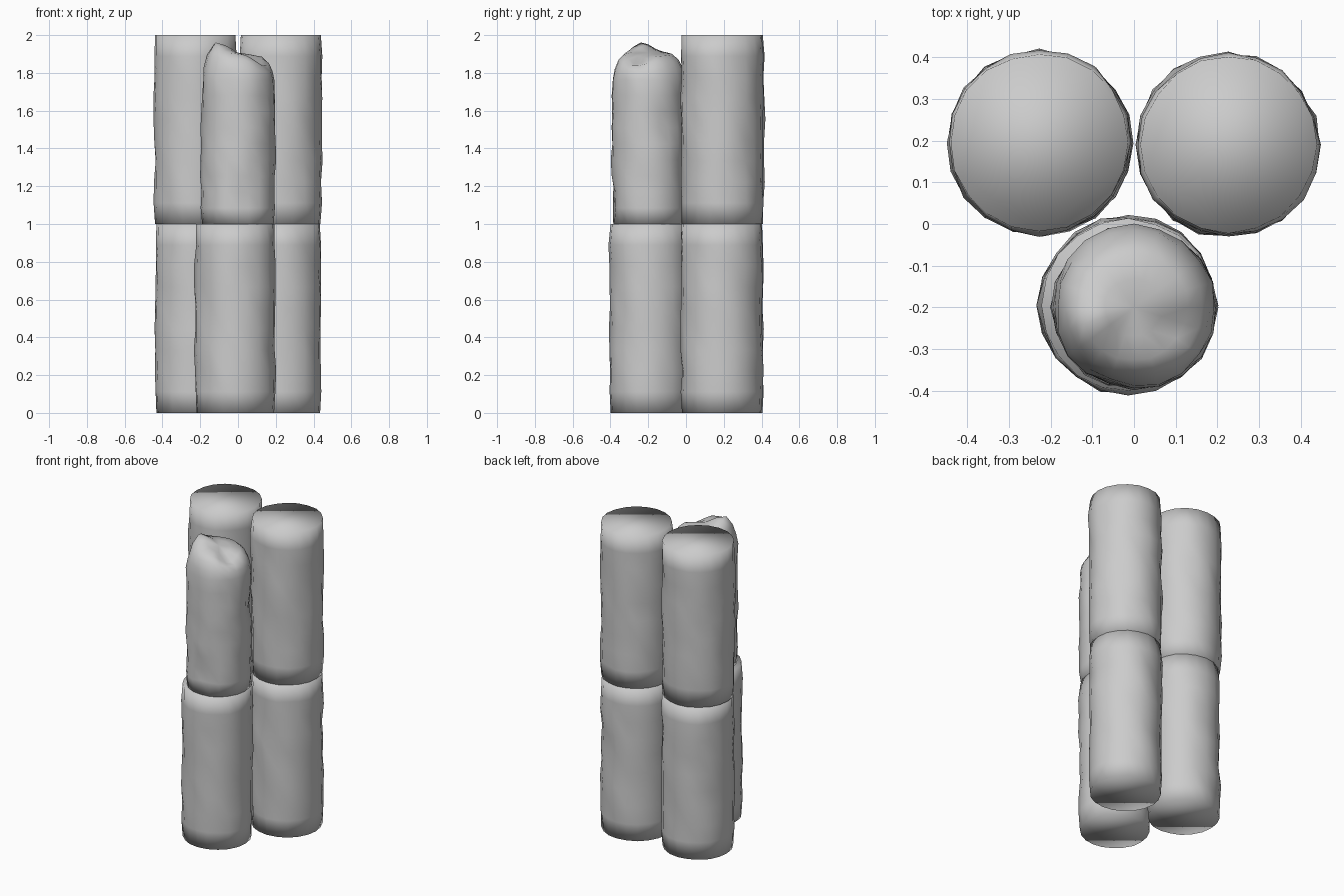
import bpy, bmesh, math
from mathutils import Vector, noise

if "Cube" in bpy.data.objects:
    bpy.data.objects.remove(bpy.data.objects["Cube"])

SIDES = 20
BODY = 9


def rough(x, y, z):
    # small hewn dents in the surface
    p = Vector((x * 9, y * 9, z * 7))
    return 0.011 * noise.noise(p) + 0.005 * noise.noise(p * 2.3)


def broken_top(x, y):
    # height of the broken end, in coordinates local to the column axis
    peak = 0.055 * math.exp(-((x + 0.11) ** 2 + (y + 0.03) ** 2) / 0.004)
    chip = 0.05 * math.exp(-((x - 0.11) ** 2 + (y + 0.06) ** 2) / 0.003)
    return 1.905 - 0.1 * x + peak - chip


def drum(name, cx, cy, r, z0, z1, broken=False, dents=()):
    bm = bmesh.new()
    rows = []
    body_top = 1.765 if broken else z1

    def ring(radius, height, amount):
        row = []
        for i in range(SIDES):
            a = 2 * math.pi * i / SIDES
            z = height(radius * math.cos(a), radius * math.sin(a))
            n = rough(cx + r * math.cos(a), cy + r * math.sin(a), z) * amount
            for da, dz, depth in dents:
                d = math.atan2(math.sin(a - da), math.cos(a - da))
                n -= depth * math.exp(-(d / 0.3) ** 2 - ((z - dz) / 0.07) ** 2)
            rr = radius + n
            row.append(bm.verts.new((cx + rr * math.cos(a), cy + rr * math.sin(a), z)))
        rows.append(row)

    # side wall, slightly drawn in at the two ends
    for k in range(BODY + 1):
        z = z0 + (body_top - z0) * k / BODY
        end = k == 0 or (k == BODY and not broken)
        ring(r * (0.975 if end else 1.0), lambda x, y, z=z: z, 0.5 if end else 1.0)

    # rounded broken crown
    if broken:
        for f, t in ((0.95, 0.35), (0.84, 0.72), (0.66, 0.96), (0.36, 1.0)):
            ring(r * f, lambda x, y, t=t: 1.77 + (broken_top(x, y) - 1.77) * t, 0.7)

    for lo, hi in zip(rows, rows[1:]):
        for i in range(SIDES):
            j = (i + 1) % SIDES
            bm.faces.new((lo[i], lo[j], hi[i]))
            bm.faces.new((lo[j], hi[j], hi[i]))
    bm.faces.new(rows[0][::-1])
    if broken:
        c = bm.verts.new((cx, cy, broken_top(0, 0)))
        for i in range(SIDES):
            bm.faces.new((rows[-1][i], rows[-1][(i + 1) % SIDES], c))
    else:
        bm.faces.new(rows[-1])

    mesh = bpy.data.meshes.new(name)
    bm.to_mesh(mesh)
    bm.free()
    for p in mesh.polygons:
        p.use_smooth = True
    obj = bpy.data.objects.new(name, mesh)
    bpy.context.collection.objects.link(obj)


# back pair of full-height columns
drum("back_left_lower_drum", -0.222, 0.193, 0.216, 0, 1)
drum("back_left_upper_drum", -0.227, 0.195, 0.218, 1, 2, dents=((-0.7, 1.8, 0.02),))
drum("back_right_lower_drum", 0.224, 0.188, 0.216, 0, 1)
drum("back_right_upper_drum", 0.226, 0.19, 0.217, 1, 2, dents=((-1.2, 1.2, 0.012),))

# front column with a broken top
drum("front_lower_drum", -0.014, -0.195, 0.212, 0, 1)
drum("front_broken_drum", 0.0, -0.2, 0.194, 1, 1.95, broken=True,
     dents=((-1.55, 1.12, 0.018), (0.5, 1.52, 0.018)))
